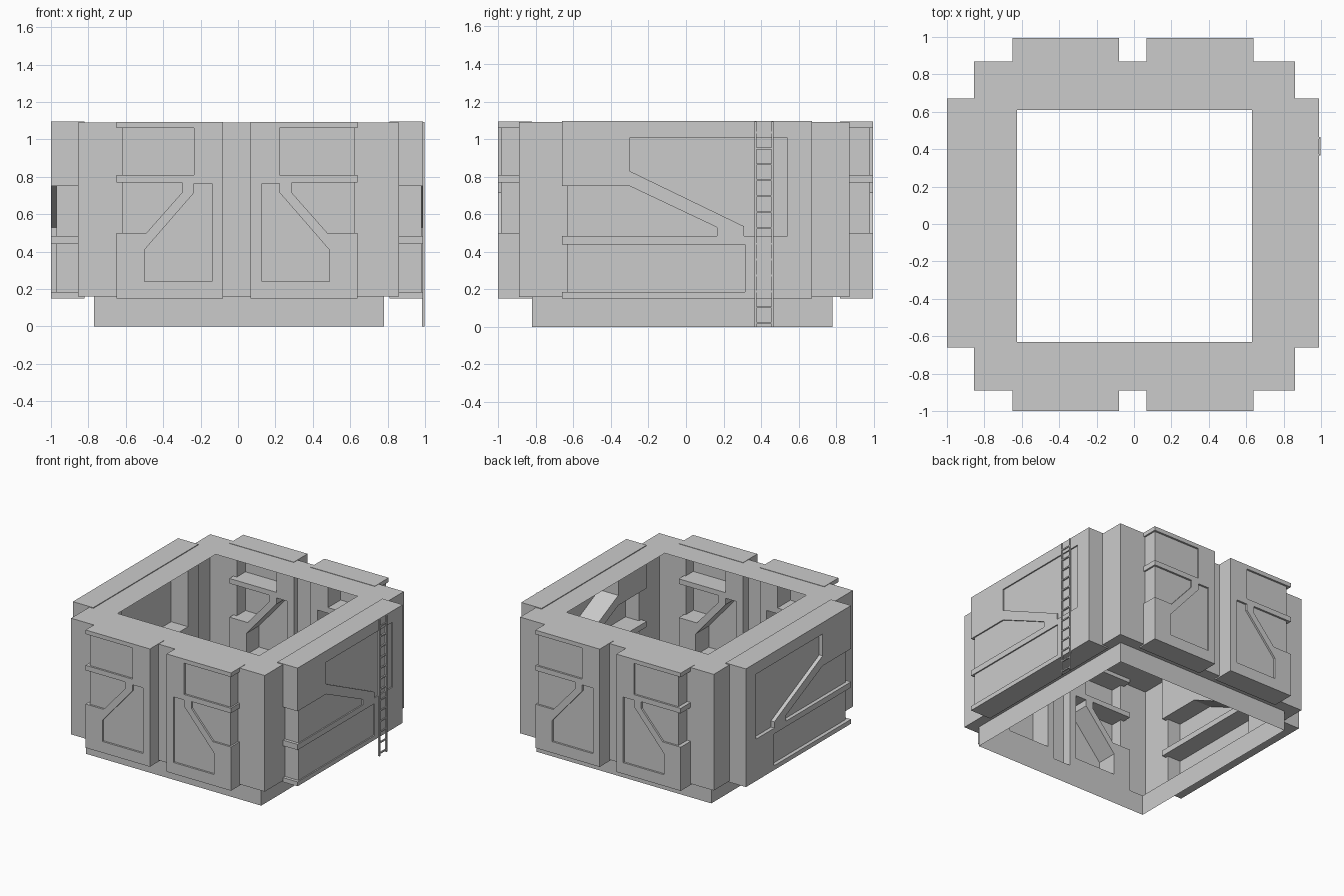
import bpy
import bmesh
from mathutils import Vector

if "Cube" in bpy.data.objects:
    bpy.data.objects.remove(bpy.data.objects["Cube"])


def finish(bm, name):
    bmesh.ops.remove_doubles(bm, verts=bm.verts[:], dist=0.0005)
    bmesh.ops.recalc_face_normals(bm, faces=bm.faces[:])
    me = bpy.data.meshes.new(name)
    bm.to_mesh(me)
    bm.free()
    ob = bpy.data.objects.new(name, me)
    bpy.context.collection.objects.link(ob)
    return ob


def loop_edges(bm, pts):
    vs = [bm.verts.new(p) for p in pts]
    return [bm.edges.new((vs[i], vs[(i + 1) % len(vs)])) for i in range(len(vs))]


def fill(bm, loops):
    """Flat face bounded by an outer loop and optional holes."""
    edges = [e for pts in loops for e in loop_edges(bm, pts)]
    normal = Vector((0, 0, 1)) if len({round(p[2], 4) for l in loops for p in l}) == 1 else Vector()
    geom = bmesh.ops.triangle_fill(bm, edges=edges, use_beauty=True, use_dissolve=False, normal=normal)
    return [g for g in geom["geom"] if isinstance(g, bmesh.types.BMFace)]


def walls(bm, pts, z0, z1):
    """Vertical skin following a closed plan outline."""
    for i, p in enumerate(pts):
        q = pts[(i + 1) % len(pts)]
        bm.faces.new([bm.verts.new(v) for v in
                      ((*p, z0), (*q, z0), (*q, z1), (*p, z1))])


def prism(name, loops, place, move):
    """Solid frame: placed 2D loops, extruded by a vector."""
    bm = bmesh.new()
    faces = fill(bm, [[place(u, v) for u, v in l] for l in loops])
    ext = bmesh.ops.extrude_face_region(bm, geom=faces, use_keep_orig=True)
    vs = [g for g in ext["geom"] if isinstance(g, bmesh.types.BMVert)]
    bmesh.ops.translate(bm, verts=vs, vec=move)
    return finish(bm, name)


def box(bm, lo, hi):
    vs = bmesh.ops.create_cube(bm, size=1)["verts"]
    for v in vs:
        v.co = [(a + b) / 2 + c * (b - a) for a, b, c in zip(lo, hi, v.co)]


def rect(x0, x1, y0, y1):
    return [(x0, y0), (x1, y0), (x1, y1), (x0, y1)]


def half_plan(a, b, c, d):
    return [(a, -.89), (a, -.985), (b, -.985), (b, -.89), (c, -.89),
            (c, -.635), (d, -.635), (d, .65), (c, .65), (c, .87),
            (b, .87), (b, .98), (a, .98), (a, .87)]


# Hollow wall shell: stepped plan, open top ring, lower ledge and base skirt
plan = half_plan(-.10, -.62, -.855, -.97) + half_plan(.09, .625, .86, .98)[::-1]
hole = rect(-.625, .63, -.63, .61)
skirt = rect(-.77, .78, -.82, .78)
bm = bmesh.new()
walls(bm, plan, .16, 1.09)
walls(bm, skirt, 0, .16)
fill(bm, [[(*p, 1.09) for p in l] for l in (plan, hole)])
fill(bm, [[(*p, .16) for p in l] for l in (plan, skirt)])
finish(bm, "wall_shell")

# Front and back panel frames (x, z), mirrored to both sides
panel = [(-.08, .15), (-.08, 1.093), (-.65, 1.093), (-.65, 1.06), (-.235, 1.06),
         (-.235, .81), (-.65, .81), (-.65, .77), (-.30, .77), (-.30, .715),
         (-.49, .5), (-.65, .5), (-.65, .15)]
panel_hole = [(-.235, .765), (-.14, .765), (-.14, .24), (-.5, .24), (-.5, .41), (-.235, .715)]
for row, y, dy in (("front", -1, .18), ("back", .995, -.175)):
    for side in ("left", "right"):
        prism(f"{row}_panel_{side}", (panel, panel_hole),
              lambda u, v: (u if side == "left" else -.012 - u, y, v), (0, dy, 0))

# Side panel frames (y, z) with diagonal brace
brace = [(-.66, .15), (.67, .15), (.67, 1.096), (-.66, 1.096), (-.66, .75), (-.3, .75),
         (.165, .53), (.165, .485), (-.66, .485), (-.66, .44), (.315, .44),
         (.315, .185), (-.66, .185)]
brace_hole = [(-.3, 1.005), (.54, 1.005), (.54, .485), (.31, .485), (.31, .535), (-.3, .83)]
for side, x, dx in (("left", -1, .18), ("right", .99, -.18)):
    prism(f"side_panel_{side}", (brace, brace_hole), lambda u, v: (x, u, v), (dx, 0, 0))

# Ladder on the right side
bm = bmesh.new()
for y in (.365, .455):
    box(bm, (.985, y, 0), (.998, y + .01, 1.093))
for i in range(13):
    z = .015 + i * .0846
    box(bm, (.986, .37, z), (.997, .46, z + .01))
finish(bm, "ladder")
